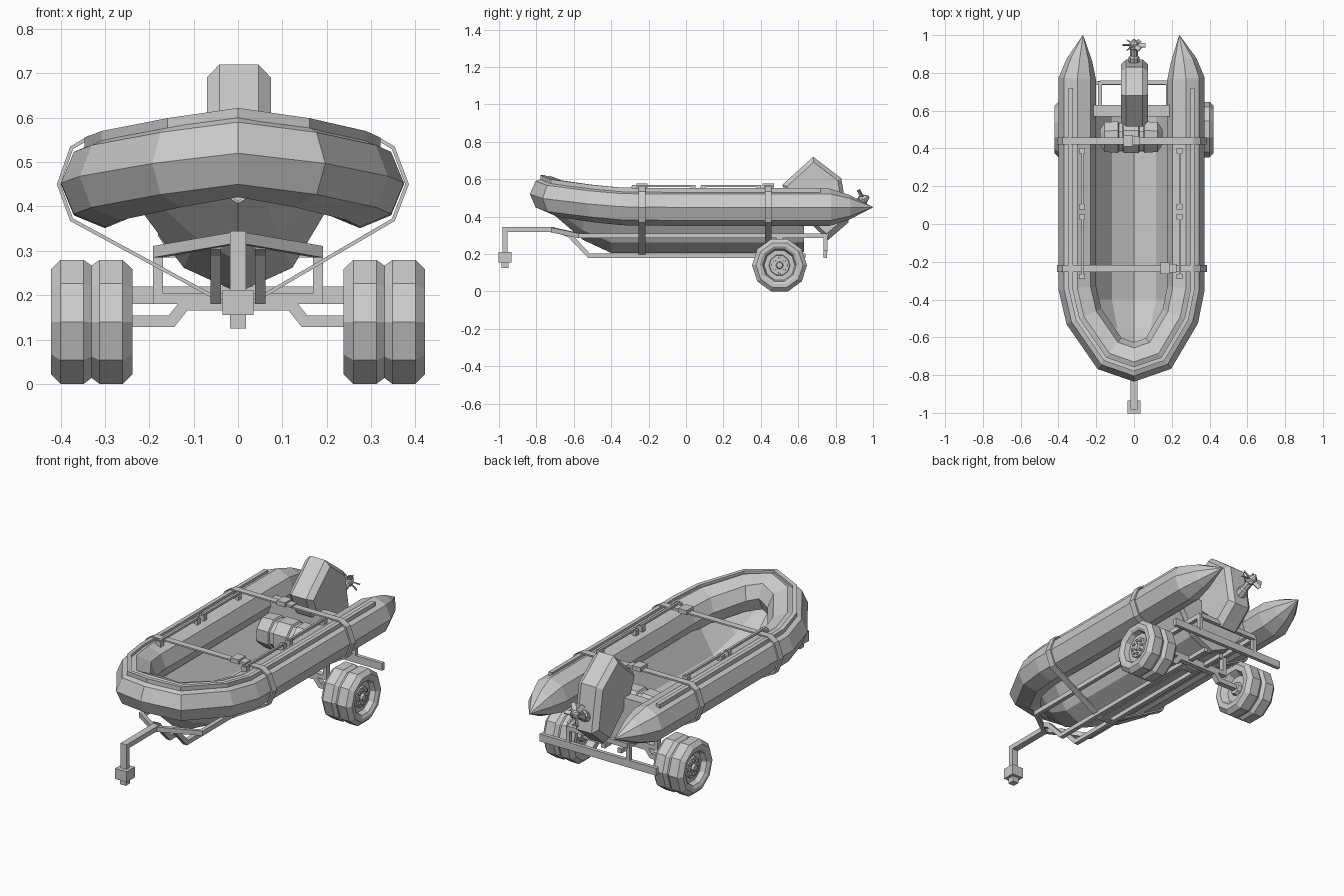
import bpy, bmesh, math
from mathutils import Vector

if "Cube" in bpy.data.objects:
    bpy.data.objects.remove(bpy.data.objects["Cube"])

grey = bpy.data.materials.new("light grey")
grey.use_nodes = True
grey.diffuse_color = (0.6, 0.6, 0.6, 1)
grey.node_tree.nodes["Principled BSDF"].inputs["Base Color"].default_value = (0.6, 0.6, 0.6, 1)

X, Y, Z = Vector((1, 0, 0)), Vector((0, 1, 0)), Vector((0, 0, 1))


def loft(name, rings, closed=True, loop=False, caps=True):
    """Skin a list of equal-length rings of points."""
    bm = bmesh.new()
    vs = [[bm.verts.new(p) for p in r] for r in rings]
    n, m = len(rings), len(rings[0])
    for i in range(n if loop else n - 1):
        a, b = vs[i], vs[(i + 1) % n]
        for j in range(m if closed else m - 1):
            k = (j + 1) % m
            bm.faces.new((a[j], a[k], b[k], b[j]))
    if caps and not loop:
        bm.faces.new(vs[0])
        bm.faces.new(vs[-1])
    bmesh.ops.remove_doubles(bm, verts=bm.verts, dist=0.0001)
    bmesh.ops.recalc_face_normals(bm, faces=bm.faces)
    mesh = bpy.data.meshes.new(name)
    bm.to_mesh(mesh)
    bm.free()
    mesh.materials.append(grey)
    ob = bpy.data.objects.new(name, mesh)
    bpy.context.collection.objects.link(ob)
    return ob


def sweep(name, path, section, ref, scales=None, loop=False):
    """Sweep a section along a path with mitred corners; ref is the section's second axis."""
    pts = [Vector(p) for p in path]
    n = len(pts)
    rings = []
    for i, p in enumerate(pts):
        sides = []
        if loop or i > 0:
            sides.append((p - pts[i - 1]).cross(ref).normalized())
        if loop or i < n - 1:
            sides.append((pts[(i + 1) % n] - p).cross(ref).normalized())
        side = sum(sides, Vector()).normalized()
        side /= max(side.dot(sides[0]), 0.4)
        s = scales[i] if scales else 1
        rings.append([p + (side * u + ref * v) * s for u, v in section])
    return loft(name, rings, loop=loop)


def rect(w, h, u=0, v=0):
    return [(u + a * w / 2, v + b * h / 2) for a, b in ((-1, -1), (1, -1), (1, 1), (-1, 1))]


def beam(name, a, b, w, h, ref):
    return sweep(name, [a, b], rect(w, h), ref)


def lathe(name, profile, sides, centre, axis, start):
    """Revolve (distance, radius) pairs around an axis."""
    c, other = Vector(centre), axis.cross(start)
    turn = [2 * math.pi * k / sides for k in range(sides)]
    return loft(name, [[c + axis * d + (start * math.cos(t) + other * math.sin(t)) * r
                        for t in turn] for d, r in profile])


# Inflatable tube, swept round the bow with pointed sterns
bow = [(-.30, -.34, .453), (-.265, -.49, .468), (-.13, -.685, .497), (0, -.73, .52),
       (.13, -.685, .497), (.245, -.49, .468), (.275, -.34, .453)]
octagon = [(.099 * math.cos(k * math.pi / 4), .099 * math.sin(k * math.pi / 4)) for k in range(8)]
left_end = [(-.27, 1, .45), (-.288, .87, .45), (-.30, .77, .45), (-.30, -.1, .45)]
right_end = [(.275, -.1, .45), (.275, .77, .45), (.263, .87, .45), (.24, 1, .45)]
taper = [.01, .68, 1, 1] + [1] * len(bow) + [1, 1, .68, .01]
sweep("inflatable_tube", left_end + bow + right_end, octagon, Z, taper)

# Rub strip along the top of the tube
strip_path = [(-.30, .72, .45), (-.30, -.1, .45)] + bow + [(.275, -.1, .45), (.275, .72, .45)]
sweep("rub_strip", strip_path, rect(.022, .03, .035, .087), Z)

# V-shaped hull: y, half width, top, chine x, chine z, keel z
stations = [(-.70, .09, .46, .05, .44, .41), (-.55, .19, .42, .09, .33, .28),
            (-.40, .22, .40, .12, .265, .21), (.60, .22, .40, .12, .265, .21)]
hull = loft("hull", [[(-w, y, t), (-c, y, cz), (0, y, k), (c, y, cz), (w - .02, y, t)]
                     for y, w, t, c, cz, k in stations], closed=False, caps=False)
thick = hull.modifiers.new("thickness", "SOLIDIFY")
thick.thickness, thick.offset = .008, 0

# Transom across the stern
loft("transom", [[(-.22, y, .48), (-.22, y, .40), (-.12, y, .265), (0, y, .21),
                  (.12, y, .265), (.2, y, .40), (.2, y, .48)] for y in (.57, .63)])

# Fuel tank with banded middle
lathe("fuel_tank", [(-.165, .045), (-.14, .085), (-.07, .09), (-.065, .08), (-.045, .08),
                    (-.04, .09), (.04, .09), (.045, .08), (.065, .08), (.07, .09),
                    (.14, .085), (.165, .045)], 8, (-.015, .46, .375), X,
      (Y * math.cos(.39) + Z * math.sin(.39)))
for x in (-.07, .04):
    beam("tank_foot", (x, .38, .28), (x, .54, .28), .03, .03, Z)

# Carry handles on both tubes
for x in (-.273, .243):
    for y0, y1 in ((-.29, .05), (.08, .40)):
        beam("handle_bar", (x, y0, .563), (x, y1, .563), .012, .012, Z)
        for y in (y0 + .012, y1 - .012):
            beam("handle_foot", (x - .002, y - .014, .55), (x - .002, y + .014, .55), .03, .03, Z)

# Tie-down straps and buckles
for y, bx in ((-.235, .165), (.44, -.03)):
    loop = [(-.404, .45), (-.375, .532), (-.335, .556), (.31, .556), (.35, .532), (.381, .45),
            (.35, .37), (.03, .183), (-.03, .183), (-.375, .37)]
    sweep("strap", [(px, y, pz) for px, pz in loop], rect(.008, .036), Y, loop=True)
    beam("buckle", (bx - .025, y, .565), (bx + .025, y, .565), .06, .025, Z)
    beam("buckle_tongue", (bx + .02, y, .562), (bx + .06, y, .562), .045, .012, Z)

# Tilted outboard motor
side = [(.515, .57), (.68, .72), (.83, .605), (.87, .37), (.76, .275), (.56, .46)]
rings = []
for x, s in ((-.07, .86), (-.042, 1), (.046, 1), (.074, .86)):
    rings.append([(x, .70 + (y - .70) * s, .51 + (z - .51) * s) for y, z in side])
loft("motor_cowl", rings)
axis = Vector((0, .9, .436)).normalized()
across = X.cross(axis)
root = Vector((0, .83, .435))
lathe("propeller_shaft", [(0, .028), (.06, .028), (.07, .02), (.11, .02), (.115, .026),
                          (.145, .022), (.165, .005)], 8, root, axis, X)
hub = root + axis * .13
for k in range(6):
    t = k * math.pi / 3
    out = X * math.cos(t) + across * math.sin(t)
    chord = (axis.cross(out) + axis * .8).normalized()
    beam("propeller_blade", hub + out * .015, hub + out * .062, .006, .024, chord)

# Trailer tongue and coupling
sweep("tongue", [(0, -.968, .2), (0, -.968, .332), (0, -.70, .332)], rect(.026, .036), X)
lathe("coupling", [(.155, .049), (.212, .049)], 4, (0, -.968, 0), Z, (X + Y).normalized())
lathe("coupling_pin", [(.125, .026), (.16, .026)], 4, (0, -.968, 0), Z, (X + Y).normalized())

# Trailer frame, both sides
for s in (-1, 1):
    sweep("side_rail", [(0, -.72, .33), (s * .18, -.57, .298), (s * .18, .755, .298)],
          rect(.022, .026), Z)
    sweep("keel_rail", [(s * .05, -.66, .315), (s * .05, -.62, .298), (s * .05, -.52, .192),
                        (s * .05, .64, .192)], rect(.024, .024), X)
    beam("bumper_post", (s * .18, .745, .21), (s * .18, .745, .30), .022, .022, Y)
    beam("rail_hanger", (s * .18, .50, .18), (s * .18, .50, .30), .022, .03, Y)
    sweep("axle", [(0, .5, .179), (s * .12, .5, .179), (s * .15, .5, .141), (s * .30, .5, .141)],
          rect(.026, .03), Y)
beam("rear_crossbar", (-.18, .75, .298), (.18, .75, .298), .022, .026, Z)
beam("bumper", (-.35, .745, .2), (.35, .745, .2), .02, .04, Z)
beam("middle_crossbar", (-.18, .5, .192), (.18, .5, .192), .03, .024, Z)

# Twin wheels with dished rims, hubs and bolts
tyre = [(.275, 0), (.275, .075), (.24, .095), (.238, .125), (.26, .147), (.312, .147), (.33, .133),
        (.348, .147), (.40, .147), (.421, .125), (.421, .105), (.412, .09), (.385, .082), (.385, 0)]
cap = [(.38, .058), (.395, .054), (.395, .02), (.408, .016), (.408, 0)]
for s in (-1, 1):
    centre = (0, .5, .14)
    lathe("wheel", [(s * d, r) for d, r in tyre], 10, centre, X, Y)
    lathe("hub", [(s * d, r) for d, r in cap], 10, centre, X, Y)
    lathe("inner_hub", [(s * .28, .04), (s * .258, .032)], 8, centre, X, Y)
    for k in range(8):
        t = k * math.pi / 4
        spot = (0, .5 + .037 * math.cos(t), .14 + .037 * math.sin(t))
        lathe("wheel_bolt", [(s * .39, .008), (s * .403, .007)], 6, spot, X, Y)
